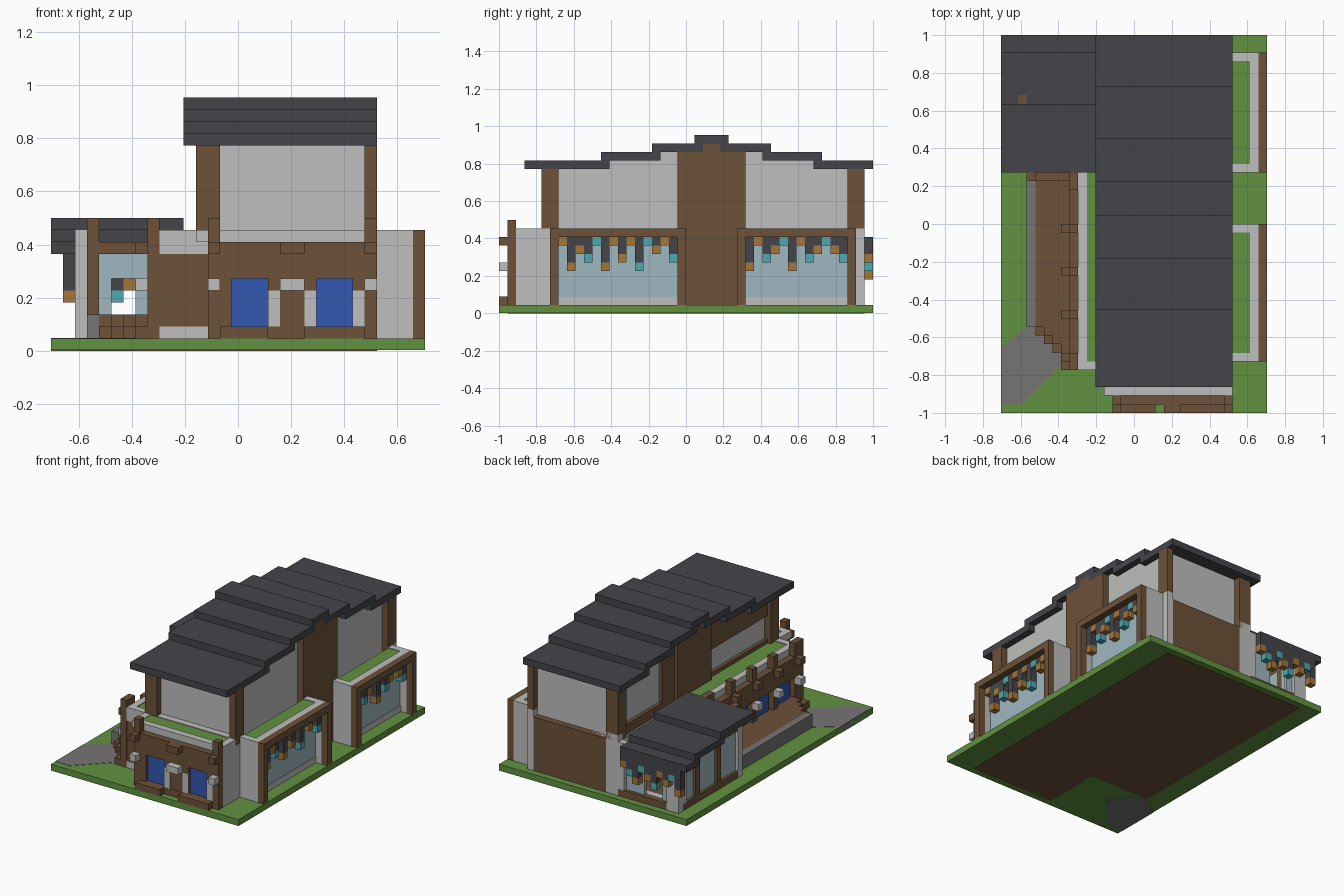
import bpy, bmesh

if "Cube" in bpy.data.objects:
    bpy.data.objects.remove(bpy.data.objects["Cube"], do_unlink=True)

U = 2 / 44  # size of one building block


def material(name, rgb):
    lin = [((c / 255 + 0.055) / 1.055) ** 2.4 for c in rgb] + [1]
    m = bpy.data.materials.new(name)
    m.use_nodes = True
    m.diffuse_color = lin
    m.node_tree.nodes["Principled BSDF"].inputs["Base Color"].default_value = lin
    return m


GRASS = material("grass green", (97, 145, 64))
WOOD = material("wood brown", (109, 81, 56))
WALL = material("wall light grey", (189, 191, 189))
ROOF = material("roof charcoal", (69, 68, 73))
GLASS = material("glass pale blue", (158, 184, 192))
BLUE = material("shutter blue", (52, 87, 180))
ORANGE = material("lantern orange", (165, 118, 56))
TEAL = material("lantern teal", (78, 168, 172))
STONE = material("stone grey", (118, 116, 117))


def finish(name, mat, bm):
    me = bpy.data.meshes.new(name)
    bm.normal_update()
    bm.to_mesh(me)
    bm.free()
    me.materials.append(mat)
    bpy.context.collection.objects.link(bpy.data.objects.new(name, me))


def place(i, j, k):
    return ((i - 15.5) * U, (j - 22) * U, k * U)


def part(name, mat, *boxes):
    """One object from boxes given as x, y, z ranges in blocks."""
    bm = bmesh.new()
    for x0, x1, y0, y1, z0, z1 in boxes:
        vs = bmesh.ops.create_cube(bm, size=1)["verts"]
        for v in vs:
            v.co = place(x1 if v.co.x > 0 else x0, y1 if v.co.y > 0 else y0,
                         z1 if v.co.z > 0 else z0)
    finish(name, mat, bm)


def prism(name, mat, outline, z0, z1):
    bm = bmesh.new()
    face = bm.faces.new([bm.verts.new(place(x, y, z0)) for x, y in outline])
    top = bmesh.ops.extrude_face_region(bm, geom=[face])["geom"]
    for v in top:
        if isinstance(v, bmesh.types.BMVert):
            v.co.z = z1 * U
    bmesh.ops.recalc_face_normals(bm, faces=bm.faces)
    finish(name, mat, bm)


def lanterns(name, pattern, to_box):
    """Each pair is a chain length and a lantern colour, one per column."""
    chains, lamps = [], {"o": [], "t": []}
    for n in range(0, len(pattern), 2):
        drop, kind = int(pattern[n]), pattern[n + 1]
        if drop:
            chains.append(to_box(n // 2, 9 - drop, 9))
        if kind in lamps:
            lamps[kind].append(to_box(n // 2, 8 - drop, 9 - drop))
    part(name + "_chains", ROOF, *chains)
    part(name + "_orange", ORANGE, *lamps["o"])
    part(name + "_teal", TEAL, *lamps["t"])


# Ground, foundation underside and corner path
part("ground", GRASS, (0, 31, 0, 44, 0.05, 1))
part("foundation", WOOD, (13, 27, 1, 43, 0, 0.9), (3, 13, 10, 43, 0, 0.9))
prism("path", STONE, [(0, 1), (2.4, 1), (7, 5.6), (7, 7), (4, 10), (3, 10), (0, 7.6)], 0, 1.04)

# Main hall: lower body, stepped gable walls, posts and middle column
part("hall_base", WALL, (13, 26.9, 2, 42.9, 1, 9), (26, 27, 2, 6, 1, 10),
     (26, 27, 42, 43, 1, 10), (12, 14, 42, 43, 1, 10))
part("hall_wall", WALL, (13, 26, 6, 42, 9, 17), (13, 26, 13, 37, 17, 18),
     (13, 26, 19, 31, 18, 19))
part("hall_posts", WOOD, (12, 14, 5, 7, 9, 17), (26, 27, 5, 7, 9, 17),
     (12, 14, 41, 43, 9, 17), (26, 27, 41, 43, 9, 17))
part("middle_column", WOOD, (12, 27, 21, 29, 1, 19), (12, 27, 24, 26, 19, 20))
part("back_panel", WOOD, (14, 26, 42, 43, 1, 9))
part("right_wall_boards", WOOD, (12.5, 13, 7, 21, 14, 17), (12.5, 13, 13, 21, 17, 18),
     (12.5, 13, 29, 32, 9, 18), (12.5, 13, 7, 41, 9, 10.5))

# Main roof: mirrored steps rising to the ridge, cut at the back edge
steps = [(11, 27, 23, 27, 20, 21)]
for near, far, level in ((7, 1, 19), (13, 6, 18), (22, 12, 17)):
    steps.append((11, 27, 25 - near, 25 - far, level, level + 1))
    steps.append((11, 27, 25 + far, min(44, 25 + near), level, level + 1))
part("main_roof", ROOF, *steps)

# Front facade with two recessed shutters
part("front_frame", WOOD, (13, 27, 1, 2, 1, 2), (13, 27, 1, 2, 6, 9),
     (13, 15, 1, 2, 2, 6), (18, 22, 1.05, 2, 2, 6), (25, 27, 1.05, 2, 2, 6),
     (13, 14, 1, 2, 9, 11), (26, 27, 1, 2, 1, 11))
part("front_shutters", BLUE, (15, 18, 1.5, 2, 2, 6), (22, 25, 1.5, 2, 2, 6))
part("front_jambs", WALL, *[(i, i + 1, 1, 1.5, 2, 5) for i in (18, 21, 25)])
part("front_caps", WALL, (13, 14, 0, 1, 5, 6), (19, 21, 0, 1, 5, 6), (26, 27, 0, 1, 5, 6))
part("front_sills", WOOD, (14, 18, 0, 1, 1, 2), (21, 26, 0, 1, 1, 2), (19, 21, 0, 1, 8, 9),
     (13, 14, 0, 1, 8, 9), (26, 27, 0, 1, 8, 9))
part("front_planter", WALL, (12, 26, 2, 3, 9, 10), (12, 13, 3, 5, 9, 10), (14, 26, 5, 6, 9, 10))
part("front_planter_grass", GRASS, (13, 26, 3, 5, 9, 9.9))

# Two window bays on the left side
for label, a, b, pattern in (("front", 6, 22, "0o3o1o2t0t3o0o2o0o3t0t1o0o2t"),
                             ("rear", 28, 42, "3o0o2t1o0t3o0o2t1o0t1o2t")):
    part(label + "_bay_frame", WOOD, (30, 31, a, a + 1, 1, 10), (30, 31, b - 1, b, 1, 10),
         (30, 31, a + 1, b - 1, 9, 10))
    part(label + "_bay_wall", WALL, (27, 30, a, a + 1, 1, 10), (27, 30, b - 1, b, 1, 10),
         (29, 30, a + 1, b - 1, 9, 10), (27, 29, a + 1, b - 1, 8.5, 9),
         (28, 29.1, a + 1, b - 1, 1, 1.9))
    part(label + "_bay_glass", GLASS, (28, 29, a + 1, b - 1, 1, 9))
    part(label + "_bay_grass", GRASS, (27, 29, a + 1, b - 1, 9, 9.9))
    lanterns(label + "_bay_lanterns", pattern,
             lambda c, z0, z1, a=a: (29, 30, a + 1 + c, a + 2 + c, z0, z1))

# Right side gallery: wall, planter, posts and shutters
part("gallery_body", WOOD, (9, 13, 5.1, 28, 1, 9), (8.4, 9, 5.1, 28, 1, 3), (8, 9, 5, 28, 6, 9))
part("gallery_end_trim", WALL, (9, 13, 5, 5.1, 1, 2), (9, 13, 5, 5.1, 8, 9))
part("gallery_planter", WALL, (9, 10, 5, 28, 9, 10), (10, 12, 5, 6, 9, 10))
part("gallery_grass", GRASS, (10, 12.5, 6, 28, 9, 9.9))
bays = (6, 11, 16, 21)
part("gallery_posts", WOOD, (8, 9, 5, 6, 1, 11), (8, 9, 26, 27, 1, 11),
     *[(8, 9, j, j + 1, 1, 11) for j in bays],
     *[(7, 8, j, j + 1, 8, 9) for j in bays])
part("gallery_shutters", BLUE, *[(8.5, 9, j + 1.5, j + 4.5, 3, 6) for j in bays])
part("gallery_caps", WALL, *[(7, 8, j, j + 1, 5, 6) for j in bays])

# Raised deck with stone edge and corner steps
prism("deck", WOOD, [(4, 10), (5, 10), (5, 9), (6, 9), (6, 8), (7, 8), (7, 7), (8, 7),
                     (8, 6), (9, 6), (9, 28), (4, 28)], 1, 3)
part("deck_edge", STONE, (3, 4, 10, 27, 1, 3))
part("deck_steps", WOOD, (4, 5, 9, 10, 1, 2), (5, 6, 8, 9, 1, 2), (6, 7, 7, 8, 1, 2),
     (7, 8, 6, 7, 1, 2), (7, 8, 5, 6, 1, 2))

# Rear porch room: corner posts, glazing, doorway and stepped roof
part("porch_frame", WOOD, (3, 4, 27, 28, 1, 11), (8, 9, 27, 28, 1, 11), (4, 8, 27, 28, 8, 9),
     (4, 8, 28, 29, 1, 3), (2, 3, 29, 42, 1, 2), (2, 3, 29, 42, 8, 9),
     (2, 3, 33, 34, 2, 8), (2, 3, 38, 39, 2, 8), (4, 12, 42, 43, 1, 2),
     (3, 12, 29, 42, 1, 1.5))
part("porch_piers", WALL, (2, 3, 28, 29, 1, 10), (2, 4, 42, 43, 1, 8), (2, 3, 41, 42, 2, 8),
     (11, 12, 42, 43, 1, 9), (5, 10, 41, 42, 1.5, 2))
part("porch_glass", GLASS, (4, 5, 28, 29, 3, 8), (7, 8, 28, 29, 3, 8), (5, 7, 28, 29, 6, 8),
     (2.4, 3, 29, 33, 2, 8), (2.4, 3, 34, 38, 2, 8), (2.4, 3, 39, 41, 2, 8),
     (4, 5, 42, 42.5, 2, 8), (8, 11, 42, 42.5, 2, 8))
part("porch_gable", WOOD, (2, 3, 29, 37, 9, 10), (8, 12, 28, 29, 3, 10))
part("porch_roof", ROOF, (0, 11, 28, 36, 10, 11), (0, 11, 35, 42, 9, 10),
     (0, 11, 41, 44, 8, 9))
lanterns("porch_lanterns", "3o1t2o1o3t2o1t3o2t1o",
         lambda c, z0, z1: (1 + c, 2 + c, 43, 44, z0 - 1, z1 - 1))
